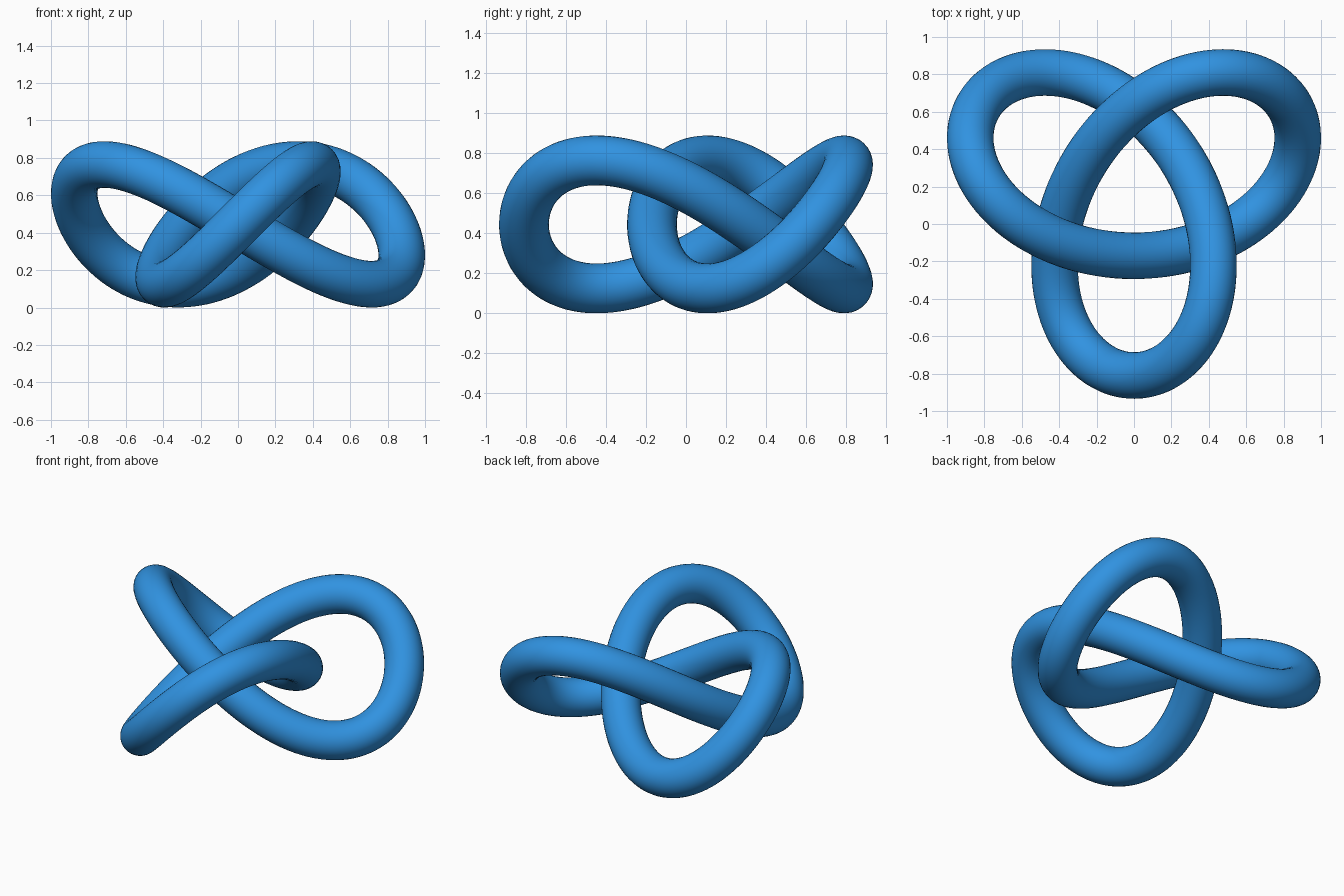
import bpy
from math import sin, cos, tau

if "Cube" in bpy.data.objects:
    bpy.data.objects.remove(bpy.data.objects["Cube"])

SCALE = 0.32      # size of the knot path
RADIUS = 0.1245   # tube radius
POINTS = 256      # steps along the path
Y_SHIFT = 0.15    # centres the three lobes on y = 0


def trefoil(t):
    return (SCALE * (sin(t) + 2 * sin(2 * t)),
            SCALE * (cos(t) - 2 * cos(2 * t)) + Y_SHIFT,
            -SCALE * sin(3 * t) + SCALE + RADIUS)


# Closed path with a round bevel
curve = bpy.data.curves.new("trefoil_knot", 'CURVE')
curve.dimensions = '3D'
curve.twist_mode = 'MINIMUM'
curve.bevel_depth = RADIUS
curve.bevel_resolution = 14
spline = curve.splines.new('POLY')
spline.points.add(POINTS - 1)
for i, p in enumerate(spline.points):
    p.co = (*trefoil(tau * i / POINTS), 1)
spline.use_cyclic_u = True
spline.use_smooth = True

# Blue material
blue = bpy.data.materials.new("blue")
blue.diffuse_color = (0.03, 0.29, 0.75, 1)
blue.use_nodes = True
blue.node_tree.nodes["Principled BSDF"].inputs["Base Color"].default_value = blue.diffuse_color
curve.materials.append(blue)

# Turn the tube into a smooth mesh
knot = bpy.data.objects.new("trefoil_knot", curve)
bpy.context.collection.objects.link(knot)
bpy.context.view_layer.objects.active = knot
knot.select_set(True)
bpy.ops.object.convert(target='MESH')
bpy.ops.object.shade_smooth()
